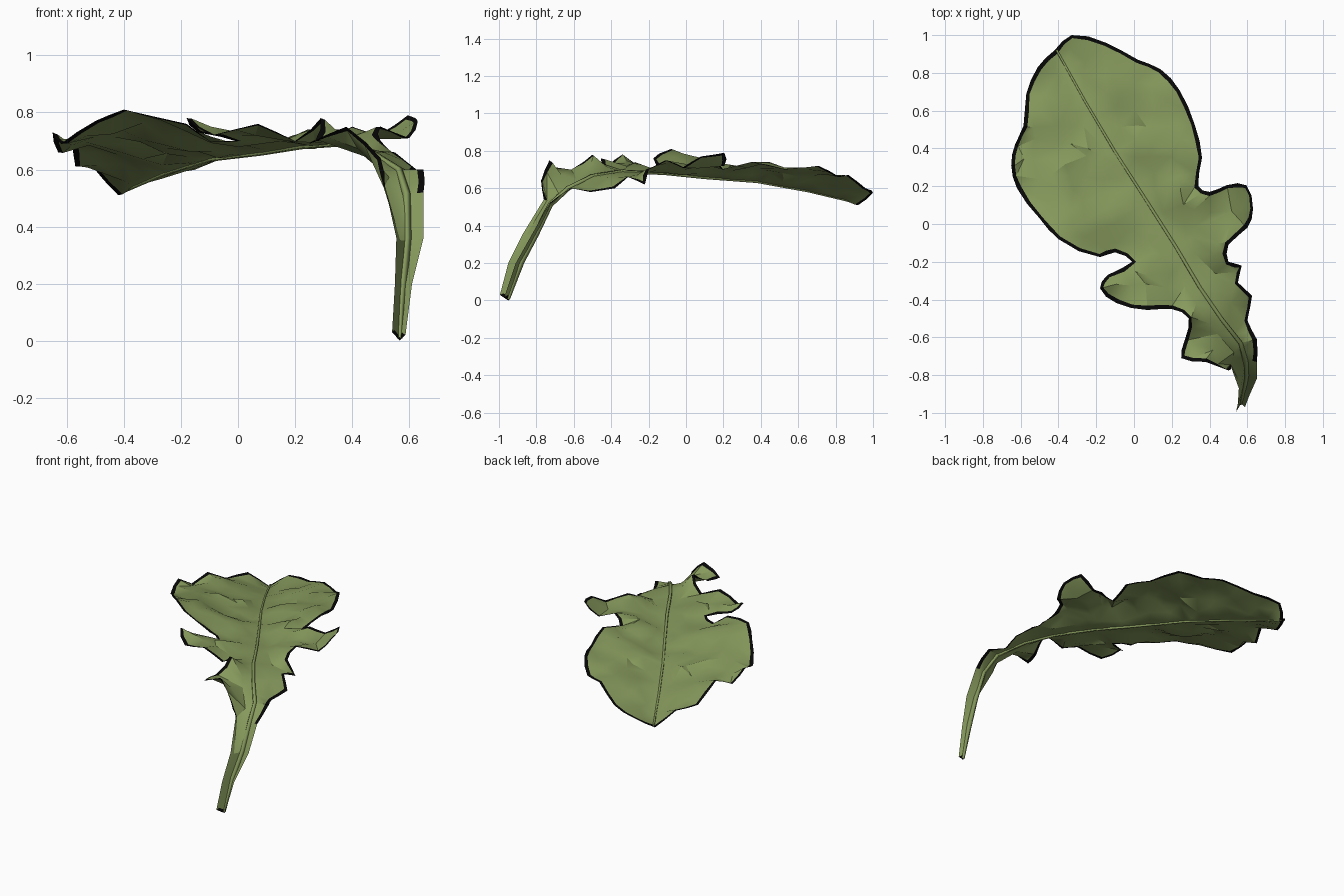
import bpy, bmesh, math, random
from mathutils import Vector
from mathutils.geometry import delaunay_2d_cdt

if "Cube" in bpy.data.objects:
    bpy.data.objects.remove(bpy.data.objects["Cube"])

random.seed(4)


def material(name, rgb):
    m = bpy.data.materials.new(name)
    m.diffuse_color = (*rgb, 1)
    m.use_nodes = True
    m.node_tree.nodes["Principled BSDF"].inputs["Base Color"].default_value = m.diffuse_color
    return m


green = material("leaf green", (0.24, 0.32, 0.108))
black = material("dark leaf edge", (0.002, 0.002, 0.002))

# Midrib of the blade, from the stalk to the tip
spine = [(.59, -.725, .505), (.563, -.63, .60), (.46, -.50, .665), (.35, -.34, .69),
         (.22, -.12, .68), (.08, .10, .657), (-.10, .38, .635), (-.26, .65, .585), (-.41, .92, .52)]

# Outline of the blade: up the right side to the tip, then down the left side
right_edge = [(.65, -.73, .52), (.65, -.61, .60), (.60, -.51, .58), (.625, -.38, .60),
              (.55, -.31, .66), (.57, -.22, .62), (.50, -.20, .70), (.50, -.11, .75), (.60, -.02, .71),
              (.63, .08, .77), (.595, .205, .79), (.49, .205, .72), (.40, .17, .75),
              (.34, .20, .70), (.36, .35, .74), (.32, .53, .70), (.24, .71, .72),
              (.14, .82, .66), (.02, .87, .67), (-.15, .96, .60), (-.33, 1.0, .575)]
left_edge = [(-.42, .92, .51), (-.51, .83, .61), (-.57, .69, .61), (-.585, .52, .71),
             (-.63, .42, .66), (-.65, .31, .73), (-.62, .19, .69), (-.50, .03, .77),
             (-.40, -.08, .81), (-.18, -.175, .76), (-.10, -.15, .70), (-.01, -.20, .70),
             (-.14, -.27, .73), (-.18, -.34, .78), (-.09, -.42, .72), (.07, -.455, .76),
             (.20, -.45, .70), (.29, -.50, .78), (.27, -.61, .70), (.25, -.71, .69),
             (.38, -.73, .75), (.50, -.775, .64), (.515, -.76, .54)]


def rounded(points):
    """Add one softened point between neighbours."""
    v = [Vector(p) for p in points]
    out = []
    for i in range(len(v) - 1):
        a, b, c, d = v[max(i - 1, 0)], v[i], v[i + 1], v[min(i + 2, len(v) - 1)]
        mid = (b + c) * .5 + ((b - a).normalized() - (d - c).normalized()) * (c - b).length * .07
        mid.z = (b.z + c.z) / 2
        out += [b, mid]
    return out + [v[-1]]


outline = [Vector(spine[0])] + rounded(right_edge + left_edge)


def dense(points, n):
    out = []
    for a, b in zip(points, points[1:]):
        out += [Vector(a).lerp(Vector(b), i / n) for i in range(n)]
    return out


rim_samples = dense(outline + outline[:1], 2)
spine_samples = dense(spine, 3)
axis = Vector((-.57, .82))


def height(x, y):
    """Blend of rim and midrib heights plus gentle side-vein ruffles."""
    total = weight = 0
    near_rim = near_spine = 9
    for group in (rim_samples, spine_samples):
        for q in group:
            d = math.hypot(x - q.x, y - q.y) + 1e-4
            w = d ** -3
            total += w * q.z
            weight += w
            if group is rim_samples:
                near_rim = min(near_rim, d)
            else:
                near_spine = min(near_spine, d)
    along = x * axis.x + y * axis.y
    mask = min(1, near_spine / .12) * min(1, near_rim / .10)
    calm = .4 if y > .45 else 1
    wave = math.sin(along * 24 + x * 8) * .02 + random.uniform(-.018, .018)
    return total / weight + mask * calm * wave


# Triangulate outline, midrib and jittered inner points
pts = list(outline)
n = len(pts)
spine_pts = spine_samples[1:]
pts += spine_pts
step = .085
for i in range(-8, 9):
    for j in range(-9, 12):
        x = i * step + random.uniform(-.025, .025)
        y = j * step + random.uniform(-.025, .025)
        p = Vector((x, y, 0))
        if min((p.xy - q.xy).length for q in rim_samples) > .05 and \
           min((p.xy - q.xy).length for q in spine_samples) > .04:
            pts.append(p)
edges = [(n + i, n + i + 1) for i in range(len(spine_pts) - 1)] + [(0, n)]
co, _, faces, _, _, _ = delaunay_2d_cdt([p.xy for p in pts], edges, [list(range(n))], 1, 1e-5)

bm = bmesh.new()
known = {(round(p.x, 3), round(p.y, 3)): p.z for p in outline + spine_samples}
made = {}
for f in faces:
    for k in f:
        if k not in made:
            key = (round(co[k].x, 3), round(co[k].y, 3))
            z = known[key] if key in known else height(*co[k])
            made[k] = bm.verts.new((co[k].x, co[k].y, z))
    bm.faces.new([made[k] for k in f])

# Channelled stalk, joined to the lower end of the blade: left, middle, right
stalk = [[(.54, -.995, .03), (.567, -.95, .0), (.587, -.97, .02)],
         [(.55, -.95, .20), (.577, -.88, .20), (.61, -.91, .20)],
         [(.555, -.87, .36), (.592, -.80, .35), (.65, -.82, .36)],
         [left_edge[-1], spine[0], right_edge[0]]]
rows = [[bm.verts.new(p) for p in row] for row in stalk]
for a, b in zip(rows, rows[1:]):
    for i in range(2):
        bm.faces.new((a[i], a[i + 1], b[i + 1], b[i]))
bmesh.ops.remove_doubles(bm, verts=bm.verts[:], dist=.001)
bmesh.ops.recalc_face_normals(bm, faces=bm.faces[:])
if sum(f.normal.z * f.calc_area() for f in bm.faces) < 0:
    bmesh.ops.reverse_faces(bm, faces=bm.faces[:])

# Dark ragged rim, left green along the stalk
rim = bmesh.ops.inset_region(bm, faces=bm.faces[:], thickness=.024, use_boundary=True)["faces"]
for v in {v for f in rim for v in f.verts if not v.is_boundary}:
    outer = [e.other_vert(v) for e in v.link_edges if e.other_vert(v).is_boundary]
    if outer:
        v.co = v.co.lerp(outer[0].co, random.uniform(0, .35))
for f in rim:
    z = f.calc_center_median().z
    if z > .5 or z < .04:
        f.material_index = 1

mesh = bpy.data.meshes.new("leaf_blade")
bm.to_mesh(mesh)
bm.free()
mesh.materials.append(green)
mesh.materials.append(black)
leaf = bpy.data.objects.new("leaf_blade", mesh)
bpy.context.collection.objects.link(leaf)

# Midrib keel, tapering to the tip
curve = bpy.data.curves.new("midrib", "CURVE")
curve.dimensions = "3D"
curve.bevel_depth = .018
curve.bevel_resolution = 0
path = [row[1] for row in stalk[:-1]] + spine
line = curve.splines.new("POLY")
line.points.add(len(path) - 1)
for i, (pt, p) in enumerate(zip(line.points, path)):
    pt.co = (p[0], p[1], p[2] + (.008 if i < 4 else 0), 1)
    pt.radius = (.5 if i == 0 else 1) * (1 - .7 * i / len(path))
curve.materials.append(green)
rib = bpy.data.objects.new("midrib", curve)
bpy.context.collection.objects.link(rib)

bpy.ops.object.select_all(action="DESELECT")
rib.select_set(True)
bpy.context.view_layer.objects.active = rib
bpy.ops.object.convert(target="MESH")

bpy.ops.object.select_all(action="DESELECT")
leaf.select_set(True)
bpy.context.view_layer.objects.active = leaf
bpy.ops.object.shade_smooth_by_angle(angle=math.radians(30))
